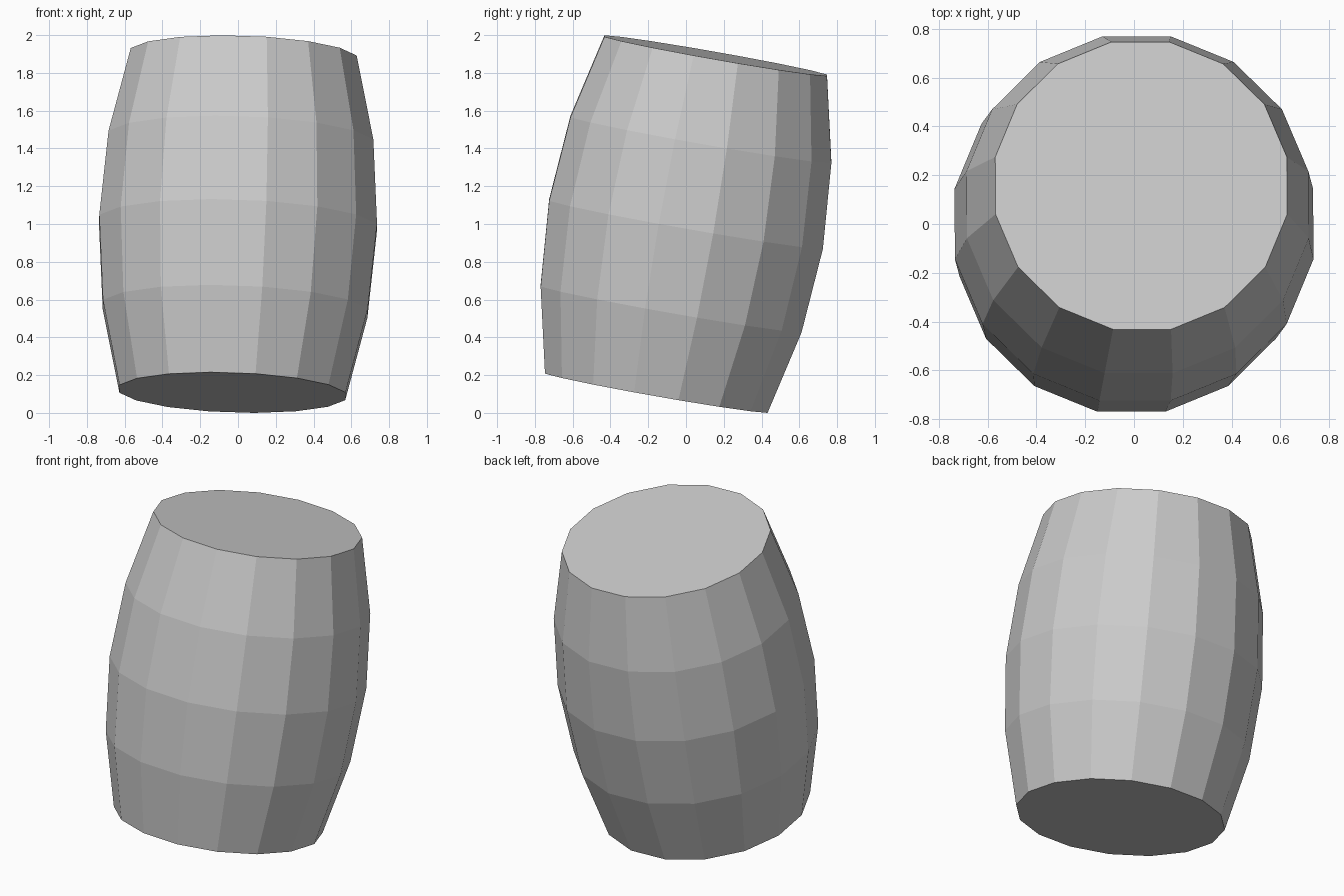
import bpy, bmesh, math
from mathutils import Euler, Vector

if "Cube" in bpy.data.objects:
    bpy.data.objects.remove(bpy.data.objects["Cube"], do_unlink=True)

# Plain grey material
grey = bpy.data.materials.new("light_grey")
grey.use_nodes = True
colour = (0.6, 0.6, 0.6, 1)
grey.diffuse_color = colour
grey.node_tree.nodes["Principled BSDF"].inputs["Base Color"].default_value = colour

# Barrel: bulging profile of five rings, closed by flat ends
SIDES = 16
PROFILE = [(-0.906, 0.61), (-0.455, 0.715), (0, 0.75), (0.455, 0.715), (0.906, 0.61)]
tilt = Euler((math.radians(-10), math.radians(1.9), 0)).to_matrix()

bm = bmesh.new()
rings = []
for height, radius in PROFILE:
    ring = []
    for i in range(SIDES):
        a = math.tau * (i + 0.5) / SIDES
        ring.append(bm.verts.new((radius * math.cos(a), radius * math.sin(a), height)))
    rings.append(ring)
for low, high in zip(rings, rings[1:]):
    for i in range(SIDES):
        j = (i + 1) % SIDES
        bm.faces.new((low[i], low[j], high[j], high[i]))
bm.faces.new(rings[0][::-1])
bm.faces.new(rings[-1])

# Lean the barrel and stand it on the ground
bmesh.ops.rotate(bm, verts=bm.verts, cent=(0, 0, 0), matrix=tilt)
lowest = min(v.co.z for v in bm.verts)
bmesh.ops.translate(bm, verts=bm.verts, vec=Vector((0, 0, -lowest)))

mesh = bpy.data.meshes.new("barrel")
bm.to_mesh(mesh)
bm.free()
mesh.materials.append(grey)
barrel = bpy.data.objects.new("barrel", mesh)
bpy.context.collection.objects.link(barrel)
